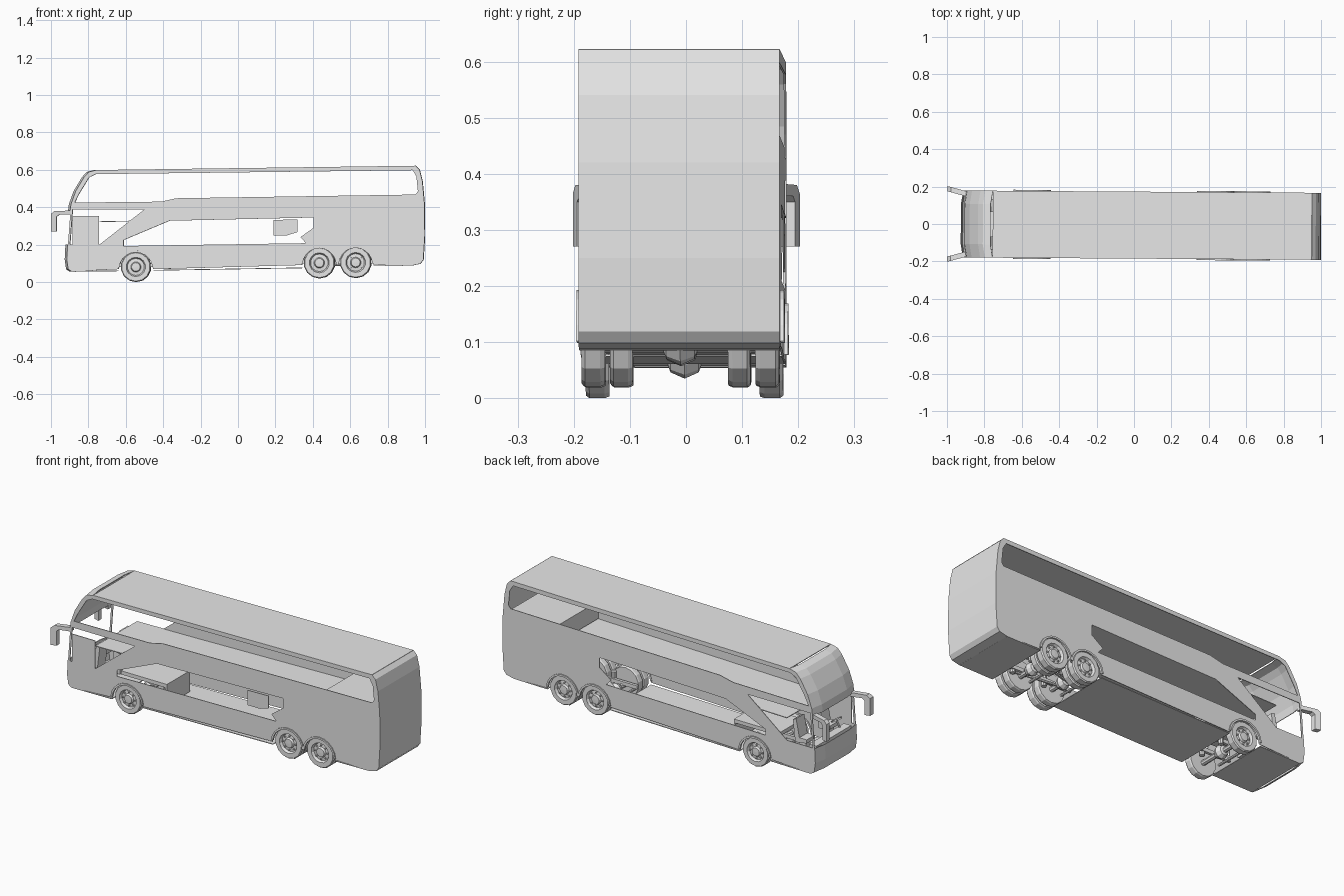
import bpy, bmesh, math
from mathutils import Vector

cube = bpy.data.objects.get("Cube")
if cube:
    bpy.data.objects.remove(cube, do_unlink=True)

GREY = (0.8, 0.8, 0.8, 1)
mat = bpy.data.materials.new("plain grey")
mat.use_nodes = True
mat.diffuse_color = GREY
mat.node_tree.nodes["Principled BSDF"].inputs["Base Color"].default_value = GREY

HALF = 0.179
SIDES = (("right", -1), ("left", 1))
AXLES = (("front", -0.545, 0.081, 0.081), ("middle", 0.436, 0.103, 0.084), ("rear", 0.63, 0.105, 0.084))


def finish(name, bm):
    bmesh.ops.recalc_face_normals(bm, faces=bm.faces)
    mesh = bpy.data.meshes.new(name)
    bm.to_mesh(mesh)
    bm.free()
    mesh.materials.append(mat)
    ob = bpy.data.objects.new(name, mesh)
    bpy.context.collection.objects.link(ob)
    # the whole vehicle stands very slightly turned
    ob.rotation_euler.z = -0.0065
    ob.location.y = -0.006
    return ob


def panel(name, loops, y0, y1, skew=None):
    """Side-view outline with optional holes, extruded from y0 to y1."""
    bm = bmesh.new()
    edges = []
    for loop in loops:
        vs = [bm.verts.new((x, y0, z)) for x, z in loop]
        edges += [bm.edges.new((vs[i - 1], vs[i])) for i in range(len(vs))]
    bmesh.ops.triangle_fill(bm, use_beauty=True, edges=edges)
    geo = bmesh.ops.extrude_face_region(bm, geom=bm.faces[:])
    moved = [g for g in geo["geom"] if isinstance(g, bmesh.types.BMVert)]
    bmesh.ops.translate(bm, verts=moved, vec=(0, y1 - y0, 0))
    if skew:
        for v in bm.verts:
            v.co.y += skew(v.co.x)
    return finish(name, bm)


def box(name, x0, x1, y0, y1, z0, z1):
    return panel(name, [[(x0, z0), (x1, z0), (x1, z1), (x0, z1)]], y0, y1)


def skin(name, path, bow=0.0):
    """Strip across the vehicle that follows a side-view path."""
    bm = bmesh.new()
    rows = []
    for x, z in path:
        rows.append([bm.verts.new((x - bow * b, HALF * f, z))
                     for f, b in ((-1, 0), (-0.6, 1), (0.6, 1), (1, 0))])
    for a, b in zip(rows, rows[1:]):
        for i in range(3):
            bm.faces.new((a[i], a[i + 1], b[i + 1], b[i]))
    ob = finish(name, bm)
    mod = ob.modifiers.new("thickness", 'SOLIDIFY')
    mod.thickness = 0.004
    mod.offset = 0
    return ob


def lathe(name, profile, x, z, steps=14):
    """Revolve (radius, y) pairs around a sideways axis."""
    bm = bmesh.new()
    vs = [bm.verts.new((x, y, z + r)) for r, y in profile]
    es = [bm.edges.new(p) for p in zip(vs, vs[1:])]
    bmesh.ops.spin(bm, geom=vs + es, cent=(x, 0, z), axis=(0, 1, 0), angle=math.tau, steps=steps)
    bmesh.ops.remove_doubles(bm, verts=bm.verts, dist=0.0001)
    return finish(name, bm)


def rod(name, a, b, radius):
    a, b = Vector(a), Vector(b)
    bm = bmesh.new()
    bmesh.ops.create_cone(bm, cap_ends=True, segments=8, radius1=radius, radius2=radius, depth=(b - a).length)
    turn = (b - a).to_track_quat('Z', 'Y').to_matrix()
    for v in bm.verts:
        v.co = turn @ v.co + (a + b) / 2
    return finish(name, bm)


def arc(x, z, r, start=180, end=0, n=10):
    return [(x + r * math.cos(t), z + r * math.sin(t))
            for t in (math.radians(start + (end - start) * i / n) for i in range(n + 1))]


# Side walls with wheel arches and window openings
front_low = [(-0.908, 0.2), (-0.912, 0.12), (-0.905, 0.07), (-0.885, 0.057)]
front_high = [(-0.755, 0.597), (-0.795, 0.587), (-0.82, 0.56), (-0.865, 0.485), (-0.89, 0.415), (-0.895, 0.375)]
rear_end = [(0.93, 0.09), (0.975, 0.1), (0.99, 0.12), (0.998, 0.25), (0.996, 0.42), (0.985, 0.54), (0.97, 0.6), (0.95, 0.62)]
outline = front_low[:]
for _, x, z, r in AXLES:
    outline += arc(x, z - 0.012, 0.093)
outline += rear_end + front_high
upper_window = [(-0.872, 0.425), (-0.41, 0.43), (-0.33, 0.448), (0.95, 0.468), (0.963, 0.485),
                (0.955, 0.565), (0.935, 0.598), (-0.76, 0.577), (-0.795, 0.56), (-0.85, 0.47)]
cab_window = [(-0.897, 0.2), (-0.74, 0.2), (-0.5, 0.388), (-0.883, 0.388)]
lower_window = [(-0.61, 0.193), (0.365, 0.208), (0.335, 0.24), (0.405, 0.29), (0.405, 0.347), (-0.365, 0.328), (-0.61, 0.225)]
for side, s in SIDES:
    panel(side + "_wall", [outline, upper_window, cab_window, lower_window], s * HALF, s * (HALF - 0.004))

# Outer skin across the vehicle
skin("roof", [rear_end[-1], front_high[0]])
skin("rear_panel", rear_end)
skin("upper_windscreen", front_high, 0.012)
skin("front_bumper", front_low, 0.012)
skin("front_underside", [(-0.885, 0.057), (-0.64, 0.06)])
skin("middle_underside", [(-0.45, 0.063), (0.345, 0.076)])
skin("rear_underside", [(0.725, 0.087), (0.93, 0.09)])

# Decks and interior blocks
skin("upper_deck", [(-0.74, 0.323), (-0.36, 0.33), (0.96, 0.36)])
box("rear_bench", 0.66, 0.96, -0.17, 0.17, 0.36, 0.455)
box("front_axle_cover", -0.64, -0.36, -0.1, 0.1, 0.165, 0.185)
box("front_axle_bulkhead", -0.37, -0.36, -0.1, 0.1, 0.07, 0.185)
box("dashboard", -0.9, -0.855, -0.15, 0.15, 0.15, 0.2)
for side, s in SIDES:
    y0, y1 = s * 0.1 - 0.035, s * 0.1 + 0.035
    panel(side + "_seat", [[(-0.83, 0.19), (-0.76, 0.18), (-0.745, 0.3), (-0.765, 0.31),
                            (-0.785, 0.21), (-0.83, 0.21)]], y0, y1)
    box(side + "_seat_base", -0.815, -0.775, y0 + 0.015, y1 - 0.015, 0.06, 0.185)
rod("steering_column", (-0.87, -0.1, 0.19), (-0.845, -0.1, 0.235), 0.005)
rod("steering_wheel", (-0.847, -0.1, 0.233), (-0.843, -0.1, 0.24), 0.03)

# Solid panels standing in the openings on one side
box("door_panel", -0.885, -0.742, -HALF, -HALF + 0.004, 0.195, 0.352)
panel("rear_window_panel", [[(0.19, 0.25), (0.265, 0.25), (0.318, 0.267), (0.318, 0.335), (0.19, 0.332)]],
      -HALF, -HALF + 0.004)

# Mirrors on bent arms
hook = [(-0.895, 0.36), (-0.955, 0.36), (-0.968, 0.35), (-0.968, 0.27), (-0.998, 0.27),
        (-0.998, 0.365), (-0.98, 0.38), (-0.895, 0.382)]
for side, s in SIDES:
    panel(side + "_mirror", [hook], s * 0.15, s * 0.178, lambda x, s=s: s * 0.27 * (-0.908 - x))

# Wheels, arch trims and axles
for name, x, z, r in AXLES:
    for side, s in SIDES:
        def tyre(part, outer, width):
            prof = [(0, outer - width), (r * 0.7, outer - width), (r * 0.96, outer - width), (r, outer - width * 0.8),
                    (r, outer - width * 0.15), (r * 0.94, outer), (r * 0.64, outer), (r * 0.56, outer - 0.014),
                    (r * 0.34, outer - 0.012), (r * 0.28, outer - 0.002), (0, outer - 0.001)]
            lathe(f"{name}_{side}_{part}", [(a, s * b) for a, b in prof], x, z)
        tyre("wheel", 0.176, 0.042)
        if name != "front":
            tyre("inner_wheel", 0.125, 0.04)
        # wheel nuts
        for i in range(8):
            t = math.tau * i / 8
            px, pz = x + r * 0.45 * math.cos(t), z + r * 0.45 * math.sin(t)
            rod(f"{name}_{side}_nut_{i + 1}", (px, s * 0.16, pz), (px, s * 0.17, pz), 0.004)
        trim = arc(x, z - 0.012, 0.1, 175, 5) + arc(x, z - 0.012, 0.09, 5, 175)
        panel(f"{name}_{side}_arch_trim", [trim], s * (HALF - 0.006), s * (HALF + 0.006))
        rod(f"{name}_{side}_spring", (x + 0.06, s * 0.07, z - 0.02), (x + 0.06, s * 0.07, z + 0.05), 0.014)
    rod(name + "_axle", (x, -0.15, z - 0.01), (x, 0.15, z - 0.01), 0.014)
    rod(name + "_cross_tube", (x - 0.06, -0.09, z - 0.02), (x - 0.06, 0.09, z - 0.02), 0.007)
    lathe(name + "_axle_hub", [(0, -0.035), (0.025, -0.025), (0.036, 0), (0.025, 0.025), (0, 0.035)], x, z - 0.01, 10)
for side, s in SIDES:
    box(side + "_rear_frame_rail", 0.34, 0.75, s * 0.06 - 0.008, s * 0.06 + 0.008, 0.1, 0.12)
    box(side + "_front_frame_rail", -0.65, -0.44, s * 0.06 - 0.008, s * 0.06 + 0.008, 0.08, 0.1)
    rod(side + "_rear_strut", (0.436, s * 0.03, 0.09), (0.7, s * 0.08, 0.1), 0.007)
